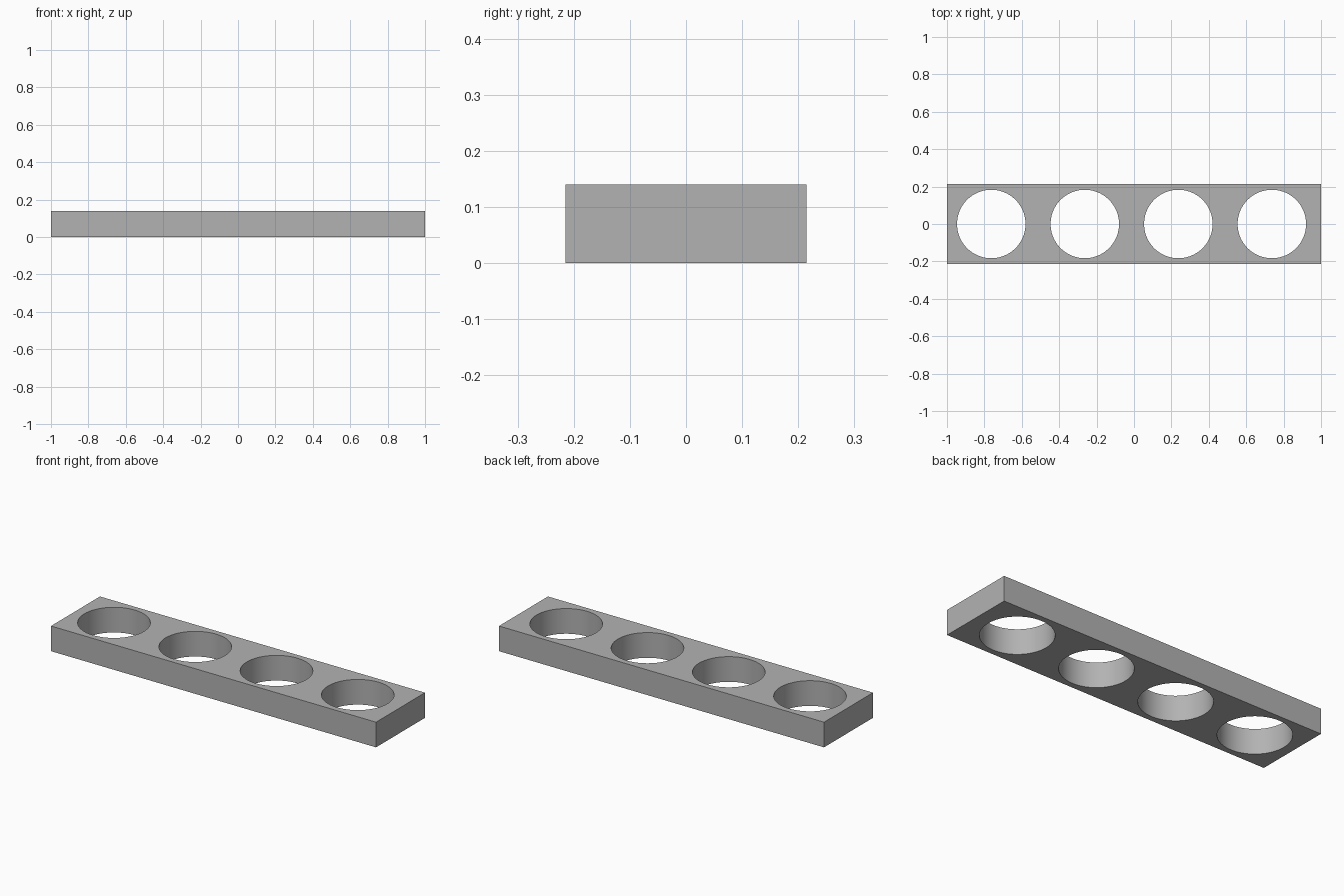
import bpy
import math

if "Cube" in bpy.data.objects:
    bpy.data.objects.remove(bpy.data.objects["Cube"], do_unlink=True)

LENGTH, DEPTH, HEIGHT = 2.0, 0.43, 0.14
HOLE_RADIUS, HOLE_SPACING, FIRST_HOLE_X = 0.183, 0.5, -0.763

# Single grey material
grey = bpy.data.materials.new("grey")
grey.use_nodes = True
colour = (0.45, 0.45, 0.45, 1)
grey.diffuse_color = colour
grey.node_tree.nodes["Principled BSDF"].inputs["Base Color"].default_value = colour

# Flat rectangular bar
bpy.ops.mesh.primitive_cube_add(size=1, location=(0, 0, HEIGHT / 2))
bar = bpy.context.object
bar.name = "holder_bar"
bar.scale = (LENGTH, DEPTH, HEIGHT)
bpy.ops.object.transform_apply(location=True, rotation=False, scale=True)
bar.data.materials.append(grey)

# Four round through holes
for i in range(4):
    bpy.ops.mesh.primitive_cylinder_add(
        vertices=96, radius=HOLE_RADIUS, depth=HEIGHT * 3,
        location=(FIRST_HOLE_X + i * HOLE_SPACING, 0, HEIGHT / 2))
    cutter = bpy.context.object
    cutter.name = "hole_cutter"
    cutter.hide_render = True
    cutter.data.materials.append(grey)
    bpy.context.view_layer.objects.active = bar
    cut = bar.modifiers.new("hole", "BOOLEAN")
    cut.operation = "DIFFERENCE"
    cut.solver = "EXACT"
    cut.object = cutter
    bpy.ops.object.modifier_apply(modifier=cut.name)
    bpy.data.objects.remove(cutter, do_unlink=True)

# Smooth hole walls, sharp edges
bar.select_set(True)
bpy.context.view_layer.objects.active = bar
bpy.ops.object.shade_smooth_by_angle(angle=math.radians(30))
